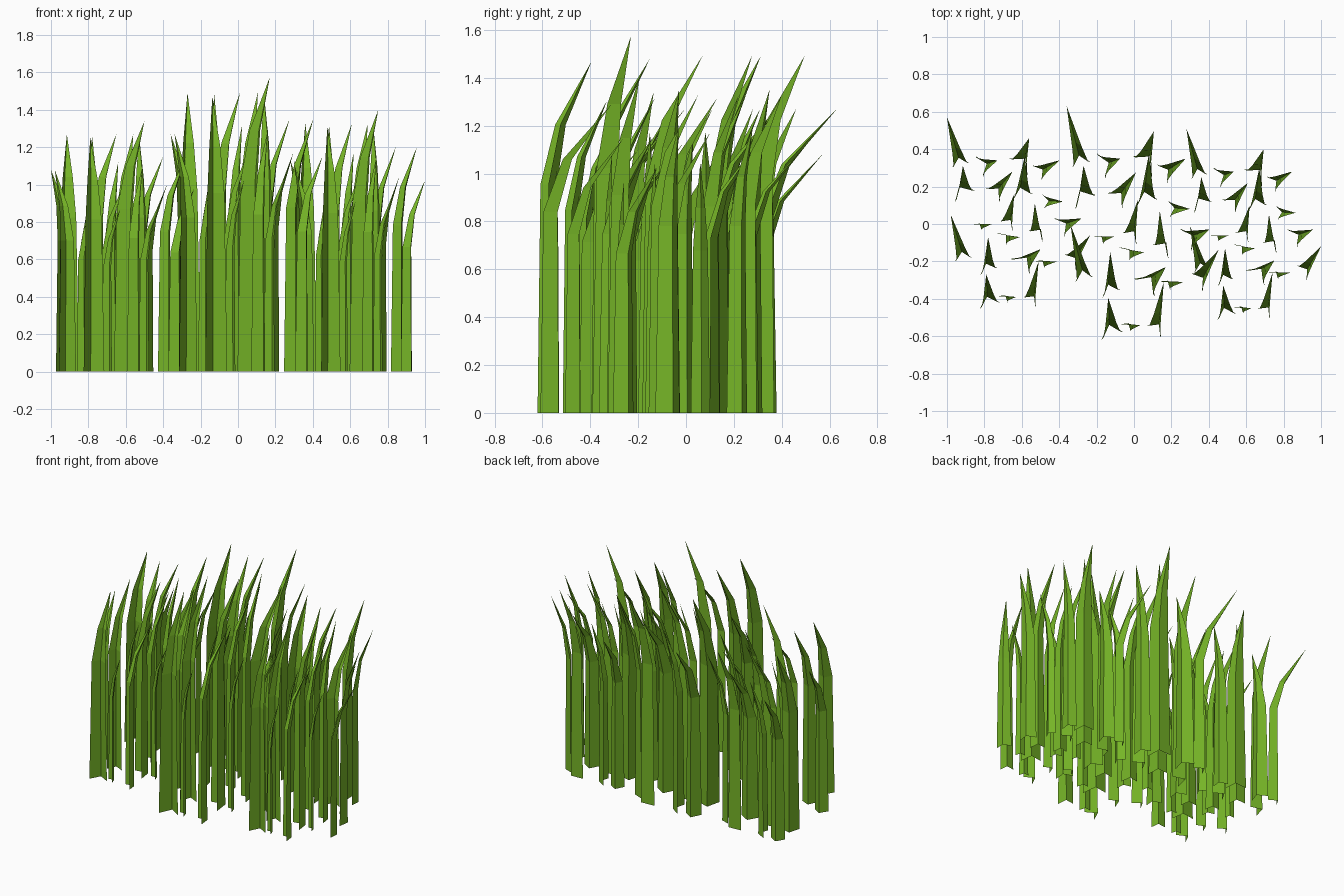
import bpy, bmesh
from mathutils import Vector

if "Cube" in bpy.data.objects:
    bpy.data.objects.remove(bpy.data.objects["Cube"])

green = bpy.data.materials.new("grass green")
green.diffuse_color = (0.18, 0.46, 0.02, 1)
green.use_nodes = True
green.node_tree.nodes["Principled BSDF"].inputs["Base Color"].default_value = green.diffuse_color

# Broad blades of one clump: left foot x, y, right foot x, y, tip x, y, height
BROAD = [
    (-.973, .30, -.88, .325, -1.0, .57, 1.08), (-.957, .118, -.85, .18, -.915, .31, 1.27),
    (-.797, .19, -.717, .118, -.65, .28, 1.27), (-.67, .35, -.57, .26, -.56, .46, 1.27),
    (-.65, .13, -.54, .16, -.585, .36, 1.08), (-.72, .016, -.647, -.037, -.64, .16, 1.12),
    (-.957, -.20, -.866, -.18, -.98, .05, 1.08), (-.82, -.27, -.73, -.235, -.78, -.07, 1.26),
    (-.567, -.037, -.487, -.096, -.53, .11, 1.27), (-.663, -.187, -.556, -.267, -.50, -.135, 1.34),
    (-.825, -.455, -.715, -.42, -.79, -.27, 1.25), (-.594, -.39, -.524, -.445, -.51, -.20, 1.10),
]
# Slim blades of the same clump, mostly leaning sideways
SLIM = [
    (-.85, .364, -.807, .25, -.73, .34, 1.05), (-.545, .315, -.492, .23, -.40, .34, 1.15),
    (-.49, .16, -.48, .08, -.38, .12, 1.0), (-.861, 0, -.813, -.035, -.76, .0, .92),
    (-.733, -.048, -.68, -.11, -.61, -.07, 1.0), (-.53, -.198, -.476, -.235, -.41, -.20, .92),
    (-.727, -.385, -.674, -.42, -.63, -.39, .87), (-.428, .033, -.37, -.068, -.28, .03, 1.15),
    (-.372, -.16, -.314, -.245, -.234, -.06, .98),
]
# Blade outline: height share, lean share, width share
PROFILE = [(0, 0, 1), (.65, .0, .78), (.82, .27, .5)]


def add_blade(bm, left, right, tip, height, fold, place):
    """Folded blade: two wings meeting at a spine on the side it bends to."""
    left, right, tip = Vector(left), Vector(right), Vector(tip)
    across = right - left
    spine = (left + right) / 2 + Vector((-across.y, across.x)) * fold
    centre = (left + right + spine * 2) / 4
    lean = tip - centre
    rows = []
    for hz, shift, size in PROFILE:
        pts = [centre + (p - centre) * size + lean * shift for p in (left, spine, right)]
        rows.append([bm.verts.new(place(p.x, p.y, height * hz)) for p in pts])
    for lo, hi in zip(rows, rows[1:]):
        for i in range(2):
            bm.faces.new((lo[i], lo[i + 1], hi[i + 1], hi[i]))
    top = bm.verts.new(place(tip.x, tip.y, height))
    for i in range(2):
        bm.faces.new((rows[-1][i], rows[-1][i + 1], top))


def add_clump(name, x0, y0, sx, sy, sz):
    def place(x, y, z):
        return (x0 + (x + 1) * sx, y0 + (y - .57) * sy, z * sz)
    bm = bmesh.new()
    for blades, fold in ((BROAD, .5), (SLIM, .4)):
        for ax, ay, bx, by, tx, ty, h in blades:
            add_blade(bm, (ax, ay), (bx, by), (tx, ty), h, fold, place)
    mesh = bpy.data.meshes.new(name)
    bm.to_mesh(mesh)
    bm.free()
    mesh.materials.append(green)
    bpy.context.collection.objects.link(bpy.data.objects.new(name, mesh))


# Three stretched copies of the clump side by side
add_clump("grass_clump_left", -1.0, .57, 1, 1, 1)
add_clump("grass_clump_middle", -.36, .63, 1.06, 1.22, 1.175)
add_clump("grass_clump_right", .28, .51, .94, 1, 1.045)
